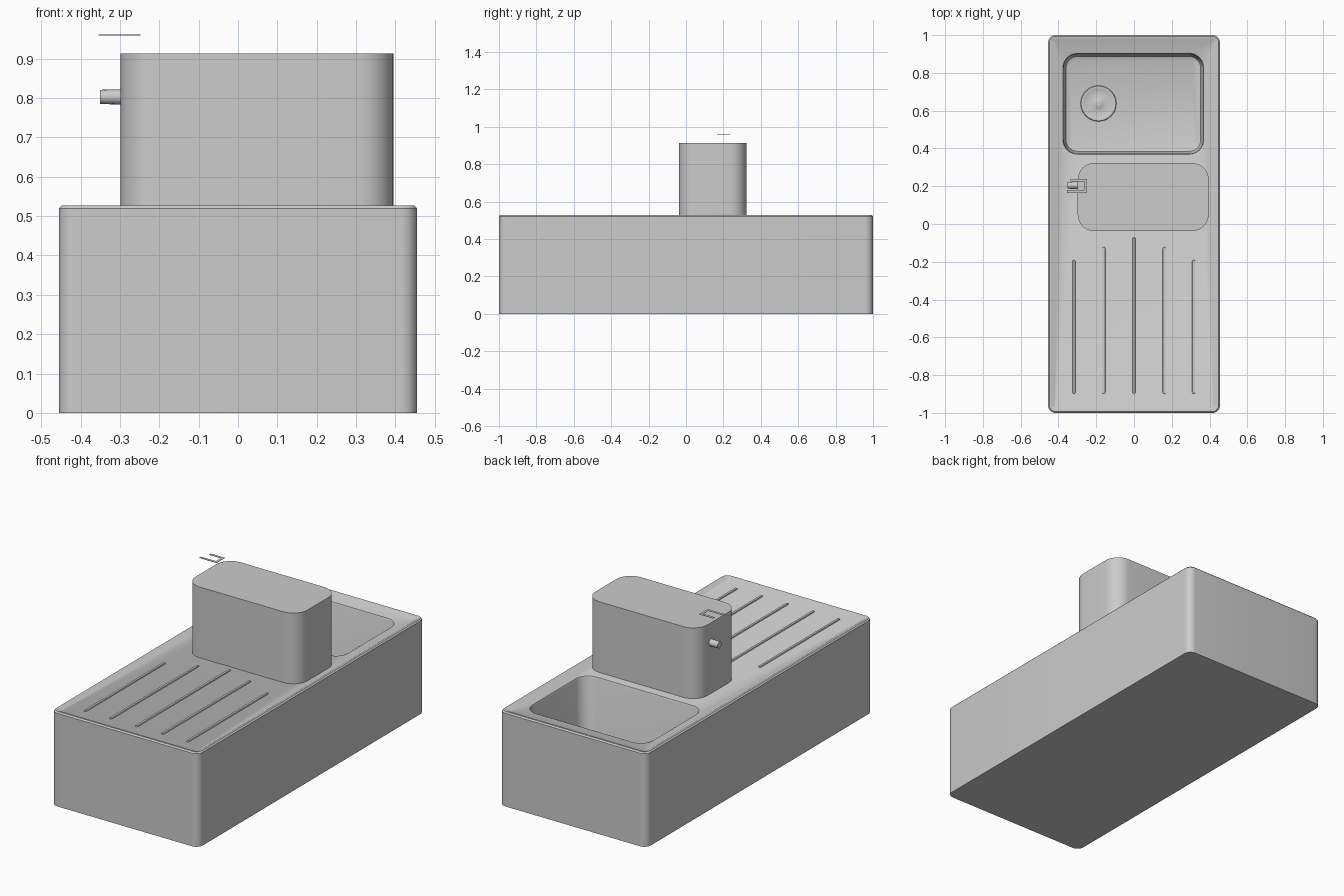
import bpy, bmesh, math
from mathutils import Matrix

if "Cube" in bpy.data.objects:
    bpy.data.objects.remove(bpy.data.objects["Cube"])

steel = bpy.data.materials.new("brushed_steel_grey")
steel.diffuse_color = (0.6, 0.6, 0.6, 1)
steel.use_nodes = True
steel.node_tree.nodes["Principled BSDF"].inputs["Base Color"].default_value = steel.diffuse_color


def finish(bm, name, recalc=True):
    if recalc:
        bmesh.ops.recalc_face_normals(bm, faces=bm.faces)
    me = bpy.data.meshes.new(name)
    bm.to_mesh(me)
    bm.free()
    ob = bpy.data.objects.new(name, me)
    bpy.context.collection.objects.link(ob)
    me.materials.append(steel)
    bpy.ops.object.select_all(action='DESELECT')
    bpy.context.view_layer.objects.active = ob
    ob.select_set(True)
    bpy.ops.object.shade_smooth_by_angle(angle=math.radians(35))
    return ob


def rounded_rect(x0, x1, y0, y1, r, z, inset=0, seg=8):
    x0, x1, y0, y1 = x0 + inset, x1 - inset, y0 + inset, y1 - inset
    r = max(r - inset, 0.006)
    pts = []
    for i, (cx, cy) in enumerate([(x1 - r, y1 - r), (x0 + r, y1 - r),
                                  (x0 + r, y0 + r), (x1 - r, y0 + r)]):
        for k in range(seg + 1):
            a = (i + k / seg) * math.pi / 2
            pts.append((cx + r * math.cos(a), cy + r * math.sin(a), z))
    return pts


def circle(cx, cy, r, z, n=32):
    return [(cx + r * math.cos(2 * math.pi * k / n),
             cy + r * math.sin(2 * math.pi * k / n), z) for k in range(n)]


def loft(name, loops):
    """Skin a stack of matching loops and cap both ends."""
    bm = bmesh.new()
    rings = [[bm.verts.new(p) for p in lp] for lp in loops]
    n = len(rings[0])
    for a, b in zip(rings, rings[1:]):
        for k in range(n):
            j = (k + 1) % n
            bm.faces.new((a[k], a[j], b[j], b[k]))
    bm.faces.new(rings[0][::-1])
    bm.faces.new(rings[-1])
    return finish(bm, name)


# Cabinet block, raised rim, deck and sunken main basin in one skin
body = (-0.455, 0.455, -1, 1, 0.04)
basin = (-0.385, 0.378, 0.36, 0.912, 0.085)
loft("sink_body", [
    rounded_rect(*body, 0),
    rounded_rect(*body, 0.52),
    rounded_rect(*body, 0.527, 0.007),
    rounded_rect(*body, 0.527, 0.018),
    rounded_rect(*body, 0.518, 0.034),
    rounded_rect(*basin, 0.518),
    rounded_rect(*basin, 0.514, 0.009),
    rounded_rect(*basin, 0.505, 0.013),
    rounded_rect(*basin, 0.17, 0.017),
    rounded_rect(*basin, 0.148, 0.025),
    rounded_rect(*basin, 0.14, 0.045),
])

# Upright box standing on the deck
box = (-0.298, 0.395, -0.038, 0.323, 0.088)
loft("upright_box", [rounded_rect(*box, 0.515), rounded_rect(*box, 0.913)])

# Overflow pipe stub on the side of the box
bm = bmesh.new()
bmesh.ops.create_cone(bm, cap_ends=True, segments=16, radius1=0.020, radius2=0.018,
                      depth=0.07,
                      matrix=Matrix.Translation((-0.316, 0.205, 0.803))
                      @ Matrix.Rotation(-math.pi / 2, 4, 'Y'))
finish(bm, "overflow_pipe")

# Thin floating U-shaped clip
bm = bmesh.new()
u = [(-0.355, 0.165), (-0.248, 0.165), (-0.248, 0.238), (-0.335, 0.238),
     (-0.335, 0.224), (-0.262, 0.224), (-0.262, 0.179), (-0.355, 0.179)]
f = bm.faces.new([bm.verts.new((x, y, 0.959)) for x, y in u])
ext = bmesh.ops.extrude_face_region(bm, geom=[f])
bmesh.ops.translate(bm, vec=(0, 0, 0.002),
                    verts=[v for v in ext["geom"] if isinstance(v, bmesh.types.BMVert)])
finish(bm, "overflow_clip")

# Draining ribs, the middle one longest
for i, (x, top) in enumerate([(-0.318, -0.19), (-0.16, -0.12), (0, -0.07),
                              (0.16, -0.12), (0.316, -0.19)]):
    rib = (x - 0.009, x + 0.009, -0.9, top, 0.009)
    loft("drainer_rib_%d" % (i + 1),
         [rounded_rect(*rib, 0.515, 0, 4), rounded_rect(*rib, 0.523, 0.003, 4)])

# Drain flange and strainer dish with a centre knob
cx, cy = -0.188, 0.638
loft("drain_flange", [circle(cx, cy, r, z) for r, z in
                      [(0.096, 0.138), (0.092, 0.145), (0.078, 0.145), (0.070, 0.141),
                       (0.030, 0.141), (0.016, 0.150), (0.008, 0.150)]])

# Radial strainer ribs
bm = bmesh.new()
for k in range(24):
    m = (Matrix.Translation((cx, cy, 0.143)) @ Matrix.Rotation(k * math.pi / 12, 4, 'Z')
         @ Matrix.Translation((0.052, 0, 0)) @ Matrix.Diagonal((0.036, 0.005, 0.006, 1)))
    bmesh.ops.create_cube(bm, size=1, matrix=m)
finish(bm, "strainer_ribs")
